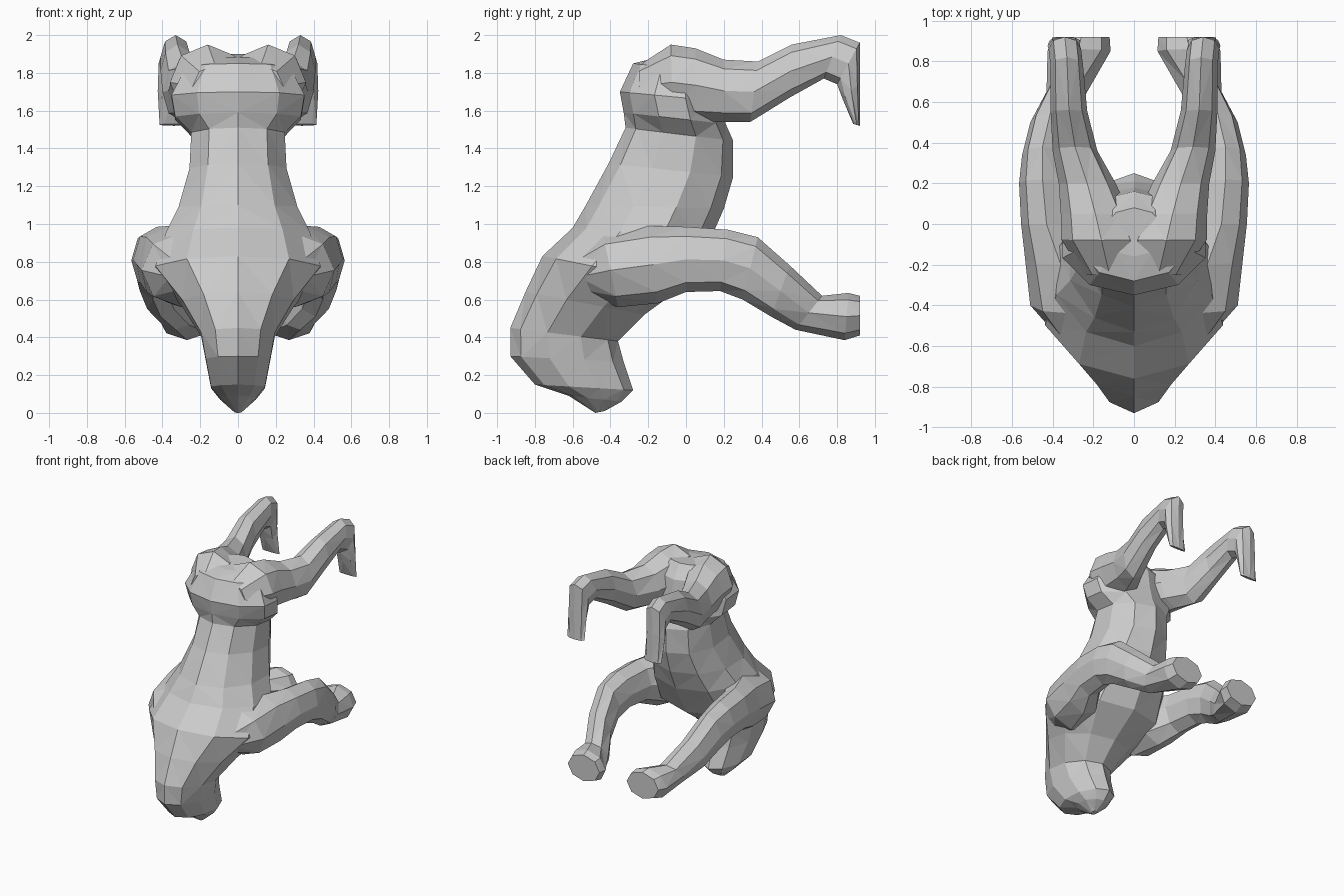
import bpy, bmesh, math


def loft(name, rings, sides, mirror=1):
    """Skin rings given as (centre x, y1, z1, y2, z2, half width)."""
    bm = bmesh.new()
    loops = []
    for x, y1, z1, y2, z2, w in rings:
        loop = []
        for i in range(sides):
            a = 2 * math.pi * i / sides
            t = (1 - math.cos(a)) / 2
            px = x + w * math.sin(a)
            loop.append(bm.verts.new((px * mirror, y1 + (y2 - y1) * t, z1 + (z2 - z1) * t)))
        loops.append(loop)
    for a, b in zip(loops, loops[1:]):
        for i in range(sides):
            j = (i + 1) % sides
            bm.faces.new((a[i], a[j], b[j], b[i]))
    bm.faces.new(loops[0])
    bm.faces.new(loops[-1])
    bmesh.ops.triangulate(bm, faces=bm.faces[:])
    bmesh.ops.recalc_face_normals(bm, faces=bm.faces[:])
    mesh = bpy.data.meshes.new(name)
    bm.to_mesh(mesh)
    bm.free()
    obj = bpy.data.objects.new(name, mesh)
    bpy.context.collection.objects.link(obj)
    return obj


# Rump, back, neck and hanging head: back edge to belly edge
torso = [
    (0, -0.16, 1.88, 0.08, 1.90, 0.15),
    (0, -0.28, 1.85, 0.16, 1.80, 0.29),
    (0, -0.35, 1.70, 0.18, 1.65, 0.37),
    (0, -0.33, 1.59, 0.21, 1.53, 0.35),
    (0, -0.32, 1.51, 0.25, 1.44, 0.26),
    (0, -0.41, 1.32, 0.25, 1.25, 0.27),
    (0, -0.53, 1.10, 0.20, 1.08, 0.33),
    (0, -0.60, 0.98, 0.13, 0.92, 0.40),
    (0, -0.76, 0.83, 0.00, 0.68, 0.46),
    (0, -0.85, 0.64, -0.22, 0.52, 0.31),
    (0, -0.93, 0.45, -0.36, 0.38, 0.205),
    (0, -0.93, 0.30, -0.33, 0.27, 0.18),
    (0, -0.80, 0.15, -0.28, 0.12, 0.15),
    (0, -0.62, 0.09, -0.34, 0.06, 0.10),
    (0, -0.48, 0.00, -0.43, 0.01, 0.02),
]

# Front leg: shoulder, elbow, paw
front_leg = [
    (0.22, -0.62, 0.82, -0.52, 0.62, 0.14),
    (0.30, -0.44, 0.95, -0.36, 0.56, 0.21),
    (0.36, -0.20, 0.99, -0.15, 0.58, 0.175),
    (0.43, 0.00, 0.985, 0.00, 0.64, 0.125),
    (0.45, 0.22, 0.97, 0.18, 0.645, 0.115),
    (0.45, 0.38, 0.93, 0.30, 0.60, 0.10),
    (0.41, 0.55, 0.78, 0.45, 0.51, 0.10),
    (0.33, 0.72, 0.62, 0.58, 0.44, 0.10),
    (0.27, 0.86, 0.635, 0.84, 0.385, 0.155),
    (0.26, 0.92, 0.62, 0.92, 0.41, 0.14),
]

# Hind leg: hip, knee, heel, down-hooked foot
hind_leg = [
    (0.12, -0.25, 1.84, -0.25, 1.62, 0.12),
    (0.16, -0.08, 1.95, -0.07, 1.55, 0.20),
    (0.19, 0.05, 1.93, 0.05, 1.54, 0.17),
    (0.23, 0.20, 1.87, 0.20, 1.54, 0.14),
    (0.29, 0.38, 1.86, 0.34, 1.54, 0.11),
    (0.32, 0.56, 1.95, 0.55, 1.67, 0.09),
    (0.33, 0.82, 2.00, 0.73, 1.77, 0.08),
    (0.34, 0.92, 1.96, 0.80, 1.74, 0.08),
    (0.345, 0.92, 1.75, 0.83, 1.66, 0.08),
    (0.34, 0.92, 1.52, 0.885, 1.53, 0.075),
]

body = loft("animal_body", torso, 10)

# Weld all four legs into the body
for label, rings in (("front_leg", front_leg), ("hind_leg", hind_leg)):
    for side, sign in (("right", 1), ("left", -1)):
        leg = loft(f"{label}_{side}", rings, 8, sign)
        mod = body.modifiers.new("join", 'BOOLEAN')
        mod.operation = 'UNION'
        mod.solver = 'EXACT'
        mod.object = leg
        bpy.context.view_layer.objects.active = body
        bpy.ops.object.modifier_apply(modifier=mod.name)
        bpy.data.objects.remove(leg, do_unlink=True)
